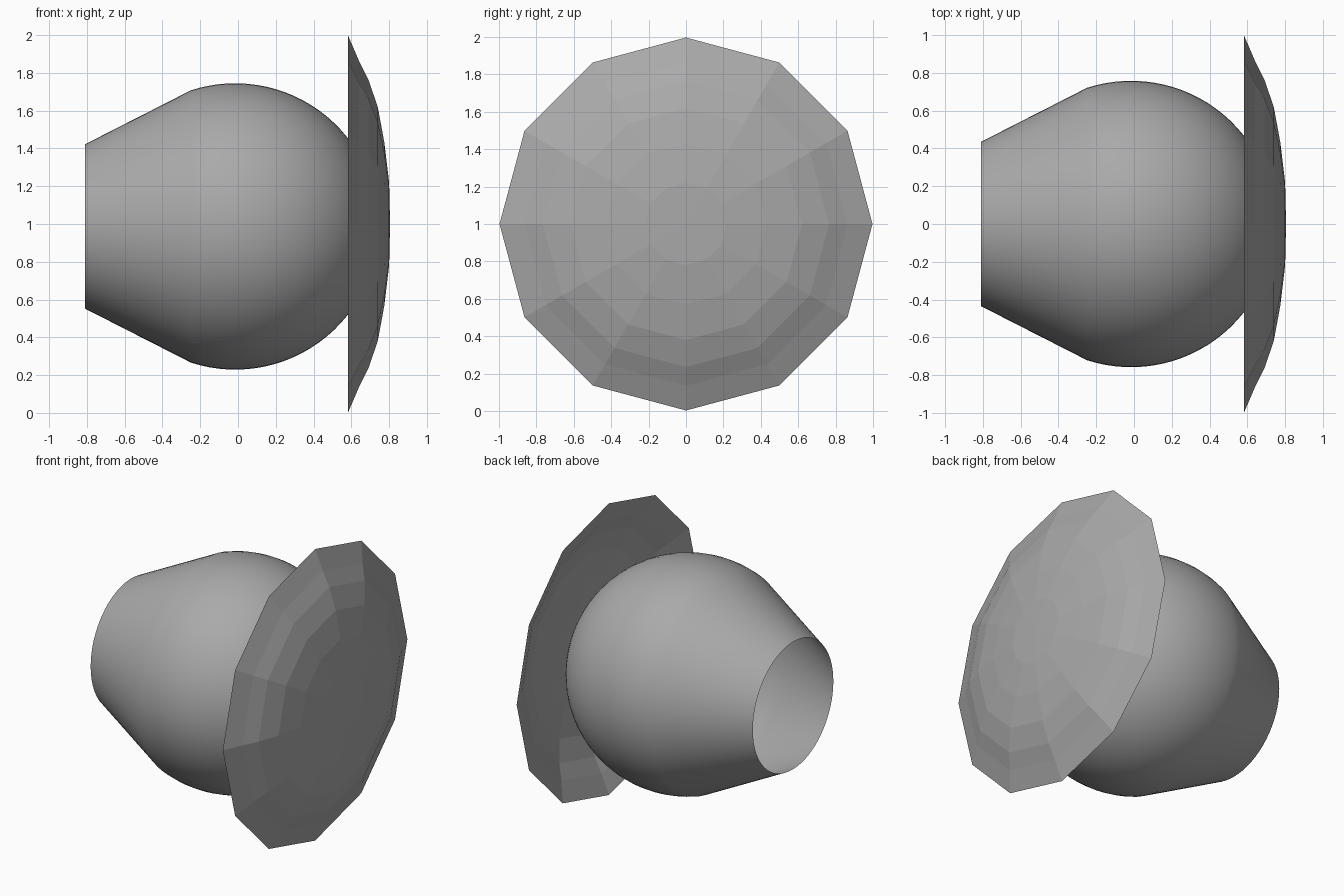
import bpy, bmesh, math
from mathutils import Matrix

if "Cube" in bpy.data.objects:
    bpy.data.objects.remove(bpy.data.objects["Cube"])

GREY = (0.4, 0.4, 0.4, 1)
grey = bpy.data.materials.new("plain_grey")
grey.use_nodes = True
grey.diffuse_color = GREY
grey.node_tree.nodes["Principled BSDF"].inputs["Base Color"].default_value = GREY


def lathe_x(name, profile, sides, centre_z, smooth):
    """Spin (x, radius) points around a level axis along x."""
    bm = bmesh.new()
    verts = [bm.verts.new((x, 0, r)) for x, r in profile]
    edges = [bm.edges.new(pair) for pair in zip(verts, verts[1:])]
    bmesh.ops.spin(bm, geom=verts + edges, cent=(0, 0, 0), axis=(1, 0, 0),
                   angle=math.tau, steps=sides, use_duplicate=False)
    bmesh.ops.remove_doubles(bm, verts=bm.verts, dist=0.0005)
    bmesh.ops.recalc_face_normals(bm, faces=bm.faces)
    # Open shells: make the outer side the front
    if sum(f.normal.dot(f.calc_center_median()) for f in bm.faces) < 0:
        bmesh.ops.reverse_faces(bm, faces=bm.faces)
    bmesh.ops.transform(bm, matrix=Matrix.Translation((0, 0, centre_z)), verts=bm.verts)
    mesh = bpy.data.meshes.new(name)
    bm.to_mesh(mesh)
    bm.free()
    mesh.materials.append(grey)
    for face in mesh.polygons:
        face.use_smooth = smooth
    obj = bpy.data.objects.new(name, mesh)
    bpy.context.collection.objects.link(obj)
    return obj


# Round bulb running tangentially into an open tapered neck
RADIUS, CENTRE_X, STEPS = 0.758, -0.015, 28
NECK_ANGLE = math.radians(108)
bulb = [(CENTRE_X + RADIUS * math.cos(a), RADIUS * math.sin(a))
        for a in (NECK_ANGLE * i / STEPS for i in range(STEPS + 1))]
lathe_x("bulb_with_neck", bulb + [(-0.81, 0.435)], 64, 0.987, True)

# Shallow faceted dish, hollow towards the bulb
dish = [(0.805, 0), (0.8, 0.22), (0.775, 0.43), (0.74, 0.62),
        (0.69, 0.765), (0.64, 0.865), (0.583, 0.997)]
lathe_x("faceted_dish", dish, 12, 1.0, False)
